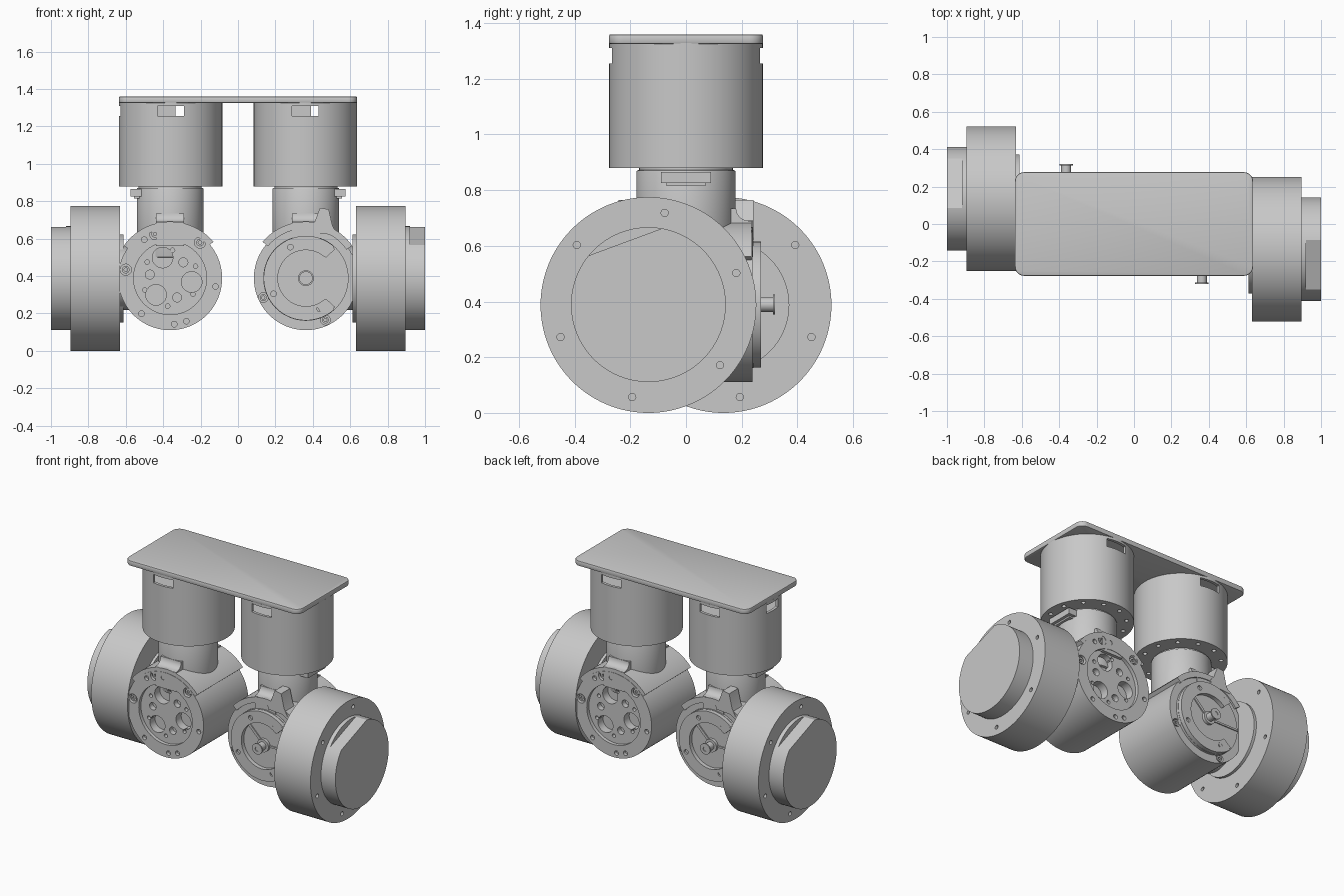
import bpy, bmesh, math
from mathutils import Matrix

cube = bpy.data.objects.get("Cube")
if cube:
    bpy.data.objects.remove(cube)

grey = bpy.data.materials.new("machined_grey")
grey.use_nodes = True
GREY = (0.58, 0.58, 0.58, 1)
grey.diffuse_color = GREY
grey.node_tree.nodes["Principled BSDF"].inputs["Base Color"].default_value = GREY

CX, CZ = 0.363, 0.389      # axis of the pitch housing
DY = -0.135                # sideways offset of the outer drum


def arc(r, c=(0, 0), a0=0, a1=360, n=96):
    """Points of an arc in degrees, or of a full circle."""
    full = a1 - a0 == 360
    return [(c[0] + r * math.cos(math.radians(a0 + (a1 - a0) * i / (n if full else n - 1))),
             c[1] + r * math.sin(math.radians(a0 + (a1 - a0) * i / (n if full else n - 1))))
            for i in range(n)]


def sector(r0, r1, c, a0, a1, n=64):
    return arc(r1, c, a0, a1, n) + arc(r0, c, a0, a1, n)[::-1]


def rect(x0, x1, y0, y1):
    return [(x0, y0), (x1, y0), (x1, y1), (x0, y1)]


def prism(name, outlines, axis, a, b):
    """Extrude one or more 2D outlines along an axis from a to b."""
    if not isinstance(outlines[0], list):
        outlines = [outlines]
    place = {"X": lambda u, v, w: (w, u, v), "Y": lambda u, v, w: (u, w, v),
             "Z": lambda u, v, w: (u, v, w)}[axis]
    bm = bmesh.new()
    for pts in outlines:
        lo = [bm.verts.new(place(u, v, a)) for u, v in pts]
        hi = [bm.verts.new(place(u, v, b)) for u, v in pts]
        bm.faces.new(lo)
        bm.faces.new(hi)
        for i in range(len(pts)):
            j = (i + 1) % len(pts)
            bm.faces.new((lo[i], lo[j], hi[j], hi[i]))
    bmesh.ops.recalc_face_normals(bm, faces=bm.faces)
    me = bpy.data.meshes.new(name)
    bm.to_mesh(me)
    bm.free()
    me.materials.append(grey)
    ob = bpy.data.objects.new(name, me)
    bpy.context.collection.objects.link(ob)
    return ob


def select(ob):
    bpy.ops.object.select_all(action="DESELECT")
    ob.select_set(True)
    bpy.context.view_layer.objects.active = ob


def carve(ob, *cut):
    """Cut an extruded shape out of a part."""
    cutter = prism("cutter", *cut)
    cutter.hide_render = True
    m = ob.modifiers.new("cut", "BOOLEAN")
    m.operation, m.solver, m.object = "DIFFERENCE", "EXACT", cutter
    select(ob)
    bpy.ops.object.modifier_apply(modifier="cut")
    bpy.data.objects.remove(cutter)


def bevel(ob, width, segments=2):
    m = ob.modifiers.new("bevel", "BEVEL")
    m.width, m.segments, m.limit_method, m.angle_limit = width, segments, "ANGLE", math.radians(50)
    select(ob)
    bpy.ops.object.modifier_apply(modifier="bevel")


def dots(points, r, n=16):
    return [arc(r, p, n=n) for p in points]


def bolt_ring(r, c, start, count):
    return [(c[0] + r * math.cos(math.radians(start + i * 360 / count)),
             c[1] + r * math.sin(math.radians(start + i * 360 / count))) for i in range(count)]


parts = []
H = (CX, CZ)

# Yaw motor can: hollow top with cable windows, bolt holes underneath
can = prism("yaw_can", arc(0.276, (CX - 0.003, 0), n=128), "Z", 0.88, 1.328)
carve(can, arc(0.258, (CX - 0.003, 0)), "Z", 1.235, 1.4)
carve(can, rect(CX - 0.075, CX + 0.068, 1.255, 1.31), "Y", -0.4, 0.4)
carve(can, dots(bolt_ring(0.235, (CX, 0), 15, 12), 0.013), "Z", 0.85, 0.9)
parts.append(can)

# Neck with its slimmer top and outer stop tab
parts.append(prism("neck_spigot", arc(0.168, (CX, 0)), "Z", 0.85, 0.9))
neck = prism("neck", arc(0.178, (CX, 0)), "Z", 0.5, 0.872)
bevel(neck, 0.006)
parts.append(neck)
parts.append(prism("neck_tab", rect(CX, 0.575, -0.09, 0.09), "Z", 0.825, 0.865))
parts.append(prism("neck_tab_foot", rect(CX, 0.555, -0.07, 0.07), "Z", 0.815, 0.83))
# Saddle blending the neck into the housing, front and back
saddle = [(-0.235, 0.56), (0.235, 0.56), (0.235, 0.688)]
saddle += arc(0.045, (0.225, 0.735), 270, 180, 8) + arc(0.045, (-0.225, 0.735), 0, -90, 8)
saddle += [(-0.235, 0.688)]
parts.append(prism("neck_saddle", saddle, "X", CX - 0.075, CX + 0.075))

# Pitch housing: recessed bolt flange at the back
house = prism("pitch_housing", arc(0.278, H, n=128), "Y", -0.228, 0.238)
carve(house, arc(0.195, H), "Y", 0.215, 0.3)
pockets = bolt_ring(0.117, H, 70, 3)
carve(house, dots(pockets, 0.055, 32), "Y", 0.16, 0.3)
carve(house, dots(bolt_ring(0.11, H, 10, 3), 0.024, 20), "Y", 0.18, 0.3)
carve(house, dots(bolt_ring(0.15, H, 35, 6), 0.012), "Y", 0.18, 0.3)
carve(house, dots([(CX + 0.08, CZ + 0.236), (CX - 0.16, CZ + 0.19), (CX + 0.237, CZ + 0.045)], 0.03, 24),
      "Y", 0.21, 0.3)
small = [(-0.243, -0.045), (-0.087, -0.23), (-0.022, -0.246), (0.153, -0.19), (0.138, 0.206), (0.018, 0.242)]
carve(house, dots([(CX + x, CZ + z) for x, z in small], 0.015), "Y", 0.215, 0.3)
carve(house, dots([(0.135, 0.285), (0.527, 0.47), (0.467, 0.165)], 0.026, 20), "Y", -0.3, -0.2)
parts.append(house)
for x, z in [(0.08, 0.236), (-0.16, 0.19), (0.237, 0.045)]:
    bolt = prism("flange_bolt", arc(0.02, (CX + x, CZ + z), n=20), "Y", 0.2, 0.23)
    carve(bolt, arc(0.01, (CX + x, CZ + z), n=6), "Y", 0.22, 0.3)
    parts.append(bolt)
for x, z in [(0.135, 0.285), (0.527, 0.47), (0.467, 0.165)]:
    bolt = prism("cap_bolt", arc(0.018, (x, z), n=20), "Y", -0.226, -0.19)
    carve(bolt, arc(0.009, (x, z), n=6), "Y", -0.3, -0.215)
    parts.append(bolt)

# Thick collar over the top of the housing, ending in an ear on the inner side
parts.append(prism("housing_collar", sector(0.265, 0.302, H, 35, 140), "Y", -0.24, 0.236))

# Encoder cap: base disc, C-shaped ring, end lugs, hub and shaft
parts.append(prism("cap_base", arc(0.228, H), "Y", -0.243, -0.2))
ring = prism("cap_ring", sector(0.15, 0.226, H, 48, 312), "Y", -0.27, -0.23)
carve(ring, dots([(0.28, 0.555), (0.455, 0.55), (0.19, 0.305), (0.437, 0.225)], 0.015), "Y", -0.3, -0.255)
parts.append(ring)
for s in (1, -1):
    lug = [(0.415, CZ + s * 0.145), (0.47, CZ + s * 0.11), (0.52, CZ + s * 0.155), (0.455, CZ + s * 0.2)]
    parts.append(prism("cap_lug", lug, "Y", -0.269, -0.23))
parts.append(prism("cap_rib", rect(CX, 0.59, CZ - 0.006, CZ + 0.006), "Y", -0.25, -0.23))
d = 0.006
parts.append(prism("cap_diagonal_rib", [(CX - d, CZ - d), (CX + d, CZ + d), (0.255 + d, 0.497 + d),
                                        (0.255 - d, 0.497 - d)], "Y", -0.25, -0.23))
parts.append(prism("hub", arc(0.042, H, n=32), "Y", -0.262, -0.23))
parts.append(prism("shaft", arc(0.026, H, n=32), "Y", -0.315, -0.25))
tip = prism("shaft_flange", arc(0.036, H, n=32), "Y", -0.32, -0.312)
carve(tip, arc(0.014, H, n=16), "Y", -0.33, -0.316)
parts.append(tip)
# Stop lever on the collar
parts.append(prism("stop_lever", [(0.385, 0.66), (0.41, 0.69), (0.438, 0.765), (0.485, 0.757), (0.505, 0.67),
                                  (0.53, 0.62), (0.39, 0.63)], "Y", -0.243, -0.15))

# Outer drum with bolt holes, inner boss and clipped outer boss
D = (DY, 0.3875)
drum = prism("outer_drum", arc(0.3875, D, n=128), "X", 0.63, 0.895)
ring6 = bolt_ring(0.336, D, 20, 6)
carve(drum, dots(ring6, 0.013), "X", 0.87, 0.95)
carve(drum, dots(ring6, 0.013), "X", 0.6, 0.655)
parts.append(drum)
parts.append(prism("drum_inner_boss", arc(0.236, D), "X", 0.612, 0.64))
parts.append(prism("drum_joint", arc(0.17, (-0.03, CZ)), "X", CX + 0.1, 0.63))
boss = prism("drum_outer_boss", arc(0.278, (DY, CZ), n=128), "X", 0.88, 1.0)
carve(boss, [(-0.45, 0.528), (0.02, 0.702), (-0.1, 0.85), (-0.6, 0.85)], "X", 0.92, 1.1)
parts.append(boss)

# The second leg is the first one turned half way round
turn = Matrix.Rotation(math.pi, 4, "Z")
for ob in list(parts):
    twin = ob.copy()
    twin.data = ob.data.copy()
    twin.data.transform(turn)
    base = ob.name
    ob.name = "left_" + base
    twin.name = "right_" + base
    bpy.context.collection.objects.link(twin)
    parts.append(twin)
    if base == "yaw_can":
        # Side window on the right can only
        carve(twin, rect(-0.06, 0.06, 1.255, 1.31), "X", -0.8, -0.55)

# Connector blocks inside the cans
for side, x in (("left", 0.36), ("right", -0.365)):
    parts.append(prism(side + "_connector_block", rect(x - 0.12, x + 0.03, -0.12, 0.12), "Z", 1.23, 1.327))

# Top mounting plate with rounded corners
W, D2, R = 0.637, 0.277, 0.05
outline = []
for sx, sy, a in ((1, 1, 0), (-1, 1, 90), (-1, -1, 180), (1, -1, 270)):
    outline += arc(R, (sx * (W - R), sy * (D2 - R)), a, a + 90, 10)
plate = prism("top_plate", outline, "Z", 1.325, 1.36)
bevel(plate, 0.007)
parts.append(plate)

for ob in parts:
    select(ob)
    bpy.ops.object.shade_smooth_by_angle(angle=math.radians(30))
